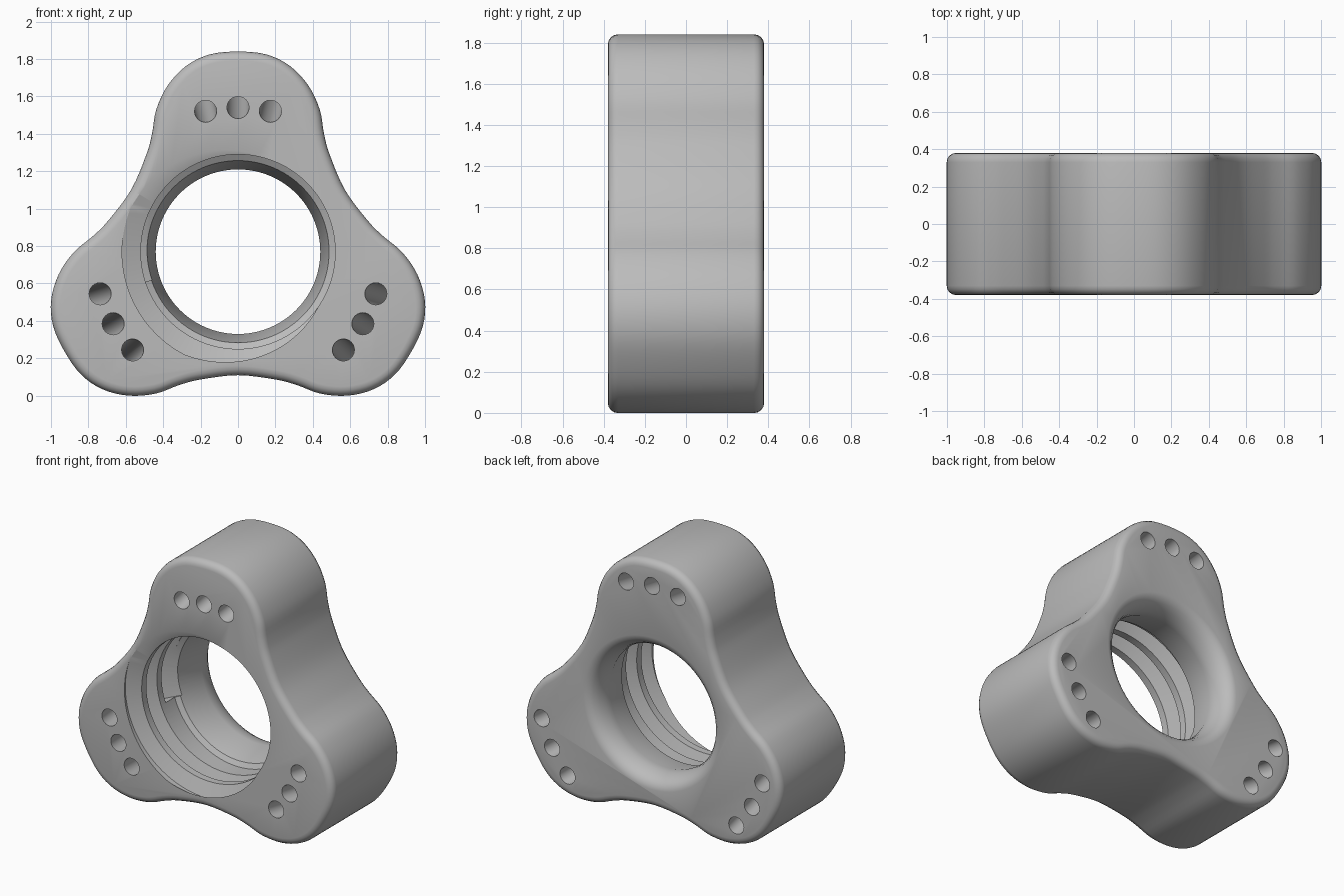
import bpy, bmesh, math
from mathutils import Vector

if "Cube" in bpy.data.objects:
    bpy.data.objects.remove(bpy.data.objects["Cube"])

AXIS_Z = 0.77          # height of the bore axis
HALF = 0.38            # half thickness of the body

grey = bpy.data.materials.new("plain_grey")
grey.use_nodes = True
colour = (0.5, 0.5, 0.5, 1)
grey.diffuse_color = colour
grey.node_tree.nodes["Principled BSDF"].inputs["Base Color"].default_value = colour


def polar(r, angle, y):
    return Vector((r * math.cos(angle), y, AXIS_Z + r * math.sin(angle)))


def skin(name, rings, loop=False):
    """Join equal rings of points into a closed solid."""
    bm = bmesh.new()
    rows = [[bm.verts.new(p) for p in ring] for ring in rings]
    pairs = list(zip(rows, rows[1:]))
    if loop:
        pairs.append((rows[-1], rows[0]))
    for a, b in pairs:
        for i in range(len(a)):
            j = (i + 1) % len(a)
            bm.faces.new((a[i], a[j], b[j], b[i]))
    if not loop:
        bm.faces.new(rows[0])
        bm.faces.new(rows[-1])
    bmesh.ops.recalc_face_normals(bm, faces=bm.faces)
    mesh = bpy.data.meshes.new(name)
    bm.to_mesh(mesh)
    bm.free()
    mesh.materials.append(grey)
    obj = bpy.data.objects.new(name, mesh)
    bpy.context.collection.objects.link(obj)
    return obj


def smooth_loop(pts, steps):
    """Catmull-Rom curve through a closed loop of points."""
    out, n = [], len(pts)
    for i in range(n):
        a, b, c, d = (pts[(i + k) % n] for k in (-1, 0, 1, 2))
        for s in range(steps):
            t = s / steps
            out.append(0.5 * (2 * b + (c - a) * t + (2 * a - 5 * b + 4 * c - d) * t * t
                              + (3 * b - a - 3 * c + d) * t ** 3))
    return out


# Three-lobed outline: half a lobe, mirrored, then repeated around the axis
half_lobe = [(0.15, 1.055), (0.275, 0.995), (0.375, 0.89), (0.437, 0.76),
             (0.46, 0.63), (0.49, 0.52)]
lobe = ([Vector((-x, z)) for x, z in reversed(half_lobe)] + [Vector((0, 1.07))]
        + [Vector(p) for p in half_lobe] + [Vector((0.572, 0.33))])
outline = []
for k in range(3):
    a = -k * math.tau / 3
    outline += [Vector((p.x * math.cos(a) - p.y * math.sin(a),
                        p.x * math.sin(a) + p.y * math.cos(a))) for p in lobe]
outline = smooth_loop(outline, 4)
body = skin("three_lobed_body",
            [[Vector((p.x, y, AXIS_Z + p.y)) for p in outline] for y in (-HALF, HALF)])

# Rounded rims on both faces
bevel = body.modifiers.new("rim_rounding", "BEVEL")
bevel.width = 0.05
bevel.segments = 4
bevel.limit_method = "ANGLE"
bevel.angle_limit = math.radians(60)

# Stepped bore: thread crest, shoulder, taper and flared back mouth
bore_profile = [(0.52, -0.6), (0.52, 0.0), (0.487, 0.02), (0.44, 0.22)]
bore_profile += [(0.535 - 0.095 * math.cos(t * math.pi / 10),
                  0.22 + 0.16 * math.sin(t * math.pi / 10)) for t in range(1, 6)]
bore_profile += [(0.535, 0.6)]
SEG = 96
bore = skin("bore_cutter", [[polar(r, i * math.tau / SEG, y) for i in range(SEG)]
                            for r, y in bore_profile])

# Helical thread groove, deeper as it turns anticlockwise
PITCH = 0.17
section = [(0.48, -0.075), (0.62, -0.02), (0.62, 0.02), (0.48, 0.075)]
start = math.radians(200)
rings = []
for i in range(-SEG, int(2.0 * SEG)):
    turn = (i + 0.5) / SEG
    rings.append([polar(r, start + turn * math.tau, -HALF + turn * PITCH + dy)
                  for r, dy in section])
groove = skin("thread_cutter", rings, False)

# Three slanted holes in every lobe, leaning outward towards the back
cutters = [bore, groove]
for k in range(3):
    for j in (-1, 0, 1):
        a = math.radians(90 + 120 * k + 13 * j)
        ring_pair = []
        for y in (-0.5, 0.5):
            centre = polar(0.835 + y * 0.17, a, y)
            ring_pair.append([centre + Vector((0.059 * math.cos(t * math.tau / 24), 0,
                                               0.059 * math.sin(t * math.tau / 24)))
                              for t in range(24)])
        cutters.append(skin("hole_cutter", ring_pair))

for cutter in cutters:
    cutter.hide_render = True
    cutter.hide_set(True)
    cut = body.modifiers.new(cutter.name, "BOOLEAN")
    cut.operation = "DIFFERENCE"
    cut.solver = "EXACT"
    cut.object = cutter

# Apply the cuts, drop the helpers and shade
bpy.context.view_layer.update()
final = bpy.data.meshes.new_from_object(body.evaluated_get(bpy.context.evaluated_depsgraph_get()))
body.modifiers.clear()
body.data = final
for cutter in cutters:
    bpy.data.objects.remove(cutter)
bpy.ops.object.select_all(action="DESELECT")
body.select_set(True)
bpy.context.view_layer.objects.active = body
bpy.ops.object.shade_smooth_by_angle(angle=math.radians(30))
